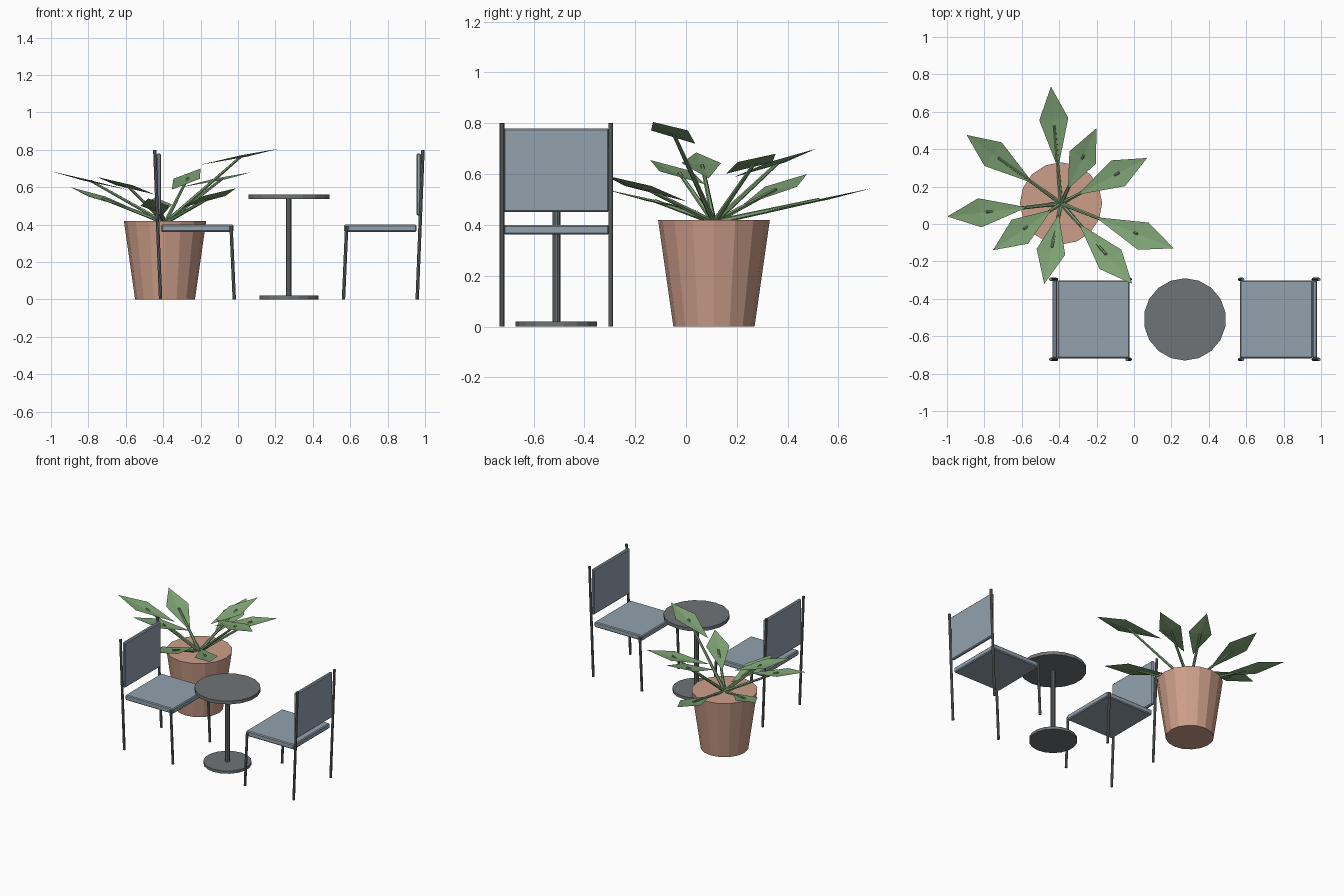
import bpy, bmesh, math
from mathutils import Vector

if "Cube" in bpy.data.objects:
    bpy.data.objects.remove(bpy.data.objects["Cube"])


def material(name, rgb):
    m = bpy.data.materials.new(name)
    lin = [((c / 255 + 0.055) / 1.055) ** 2.4 for c in rgb]
    m.diffuse_color = (*lin, 1)
    m.use_nodes = True
    m.node_tree.nodes["Principled BSDF"].inputs["Base Color"].default_value = m.diffuse_color
    return m


METAL = material("dark metal", (112, 116, 118))
FABRIC = material("blue grey fabric", (146, 162, 175))
CLAY = material("terracotta", (205, 159, 138))
LEAF = material("leaf green", (128, 165, 118))


def finish(name, bm, mat):
    mesh = bpy.data.meshes.new(name)
    bm.to_mesh(mesh)
    bm.free()
    mesh.materials.append(mat)
    ob = bpy.data.objects.new(name, mesh)
    bpy.context.collection.objects.link(ob)
    return ob


def rod(name, a, b, r1, r2, sides, mat):
    """Capped cylinder or cone from point a to point b."""
    a, b = Vector(a), Vector(b)
    d = b - a
    bm = bmesh.new()
    bmesh.ops.create_cone(bm, cap_ends=True, segments=sides,
                          radius1=r1, radius2=r2, depth=d.length)
    ob = finish(name, bm, mat)
    ob.rotation_mode = 'QUATERNION'
    # upright rods keep their rotation so facets line up
    if d.xy.length > 1e-6:
        ob.rotation_quaternion = Vector((0, 0, 1)).rotation_difference(d)
    ob.location = (a + b) / 2
    return ob


def cushion(name, lo, hi, mat):
    """Box between two corners with slightly bevelled edges."""
    lo, hi = Vector(lo), Vector(hi)
    bm = bmesh.new()
    bmesh.ops.create_cube(bm, size=1)
    for v in bm.verts:
        v.co = [(lo[i] + hi[i]) / 2 + v.co[i] * abs(hi[i] - lo[i]) for i in range(3)]
    ob = finish(name, bm, mat)
    bev = ob.modifiers.new("bevel", 'BEVEL')
    bev.width = 0.006
    bev.segments = 1
    return ob


# Table
TX, TY = 0.272, -0.51
rod("table_base", (TX, TY, 0), (TX, TY, 0.02), 0.16, 0.16, 18, METAL)
rod("table_column", (TX, TY, 0.02), (TX, TY, 0.54), 0.016, 0.016, 10, METAL)
rod("table_top", (TX, TY, 0.536), (TX, TY, 0.56), 0.22, 0.22, 18, METAL)

# Two chairs mirrored across the table
for side, label in ((1, "right"), (-1, "left")):
    def px(d):
        return TX + side * d
    cushion(label + "_seat", (px(0.295), TY - 0.208, 0.362), (px(0.683), TY + 0.208, 0.40), FABRIC)
    cushion(label + "_backrest", (px(0.683), TY - 0.208, 0.45), (px(0.707), TY + 0.208, 0.78), FABRIC)
    for s in (-1, 1):
        y = TY + s * 0.214
        rod(label + "_front_leg", (px(0.292), y, 0), (px(0.309), y, 0.39), 0.009, 0.009, 8, METAL)
        rod(label + "_rear_leg", (px(0.686), y, 0), (px(0.717), y, 0.80), 0.009, 0.009, 8, METAL)

# Flower pot
PX, PY = -0.39, 0.11
rod("pot", (PX, PY, 0), (PX, PY, 0.42), 0.16, 0.22, 16, CLAY)

# Leaves: tip x, y, z, height at the stem joint, distance from tip to joint, length
LEAVES = [
    (-0.444, 0.735, 0.545, 0.500, 0.21, 0.44),
    (-0.895, 0.476, 0.600, 0.540, 0.21, 0.44),
    (-0.998, 0.040, 0.685, 0.635, 0.21, 0.43),
    (-0.754, -0.140, 0.655, 0.605, 0.20, 0.38),
    (-0.480, -0.320, 0.540, 0.495, 0.20, 0.38),
    (-0.010, -0.320, 0.595, 0.545, 0.21, 0.43),
    (0.212, -0.130, 0.805, 0.765, 0.21, 0.45),
    (0.070, 0.353, 0.680, 0.648, 0.17, 0.42),
    (-0.200, 0.513, 0.700, 0.650, 0.16, 0.36),
]
for tx, ty, tz, jz, dist, length in LEAVES:
    tip = Vector((tx, ty, tz))
    out = Vector((tx - PX, ty - PY, 0)).normalized()
    slope = out * dist + Vector((0, 0, tz - jz))
    along = slope / dist
    across = Vector((-out.y, out.x, 0)) * 0.078
    joint = tip - slope
    rod("leaf_stem", (PX, PY, 0.41), joint, 0.011, 0.007, 6, LEAF)

    # Blade: kite folded along its midrib
    base = tip - along * length
    wide = tip - along * 0.175
    rib = wide - Vector((0, 0, 0.008))
    bm = bmesh.new()
    b, t, m, l, r = [bm.verts.new(p) for p in
                     (base, tip, rib, wide + across, wide - across)]
    for f in ((b, m, l), (m, t, l), (b, r, m), (r, t, m)):
        bm.faces.new(f)
    bm.normal_update()
    for f in bm.faces:
        if f.normal.z < 0:
            f.normal_flip()
    finish("leaf_blade", bm, LEAF)
